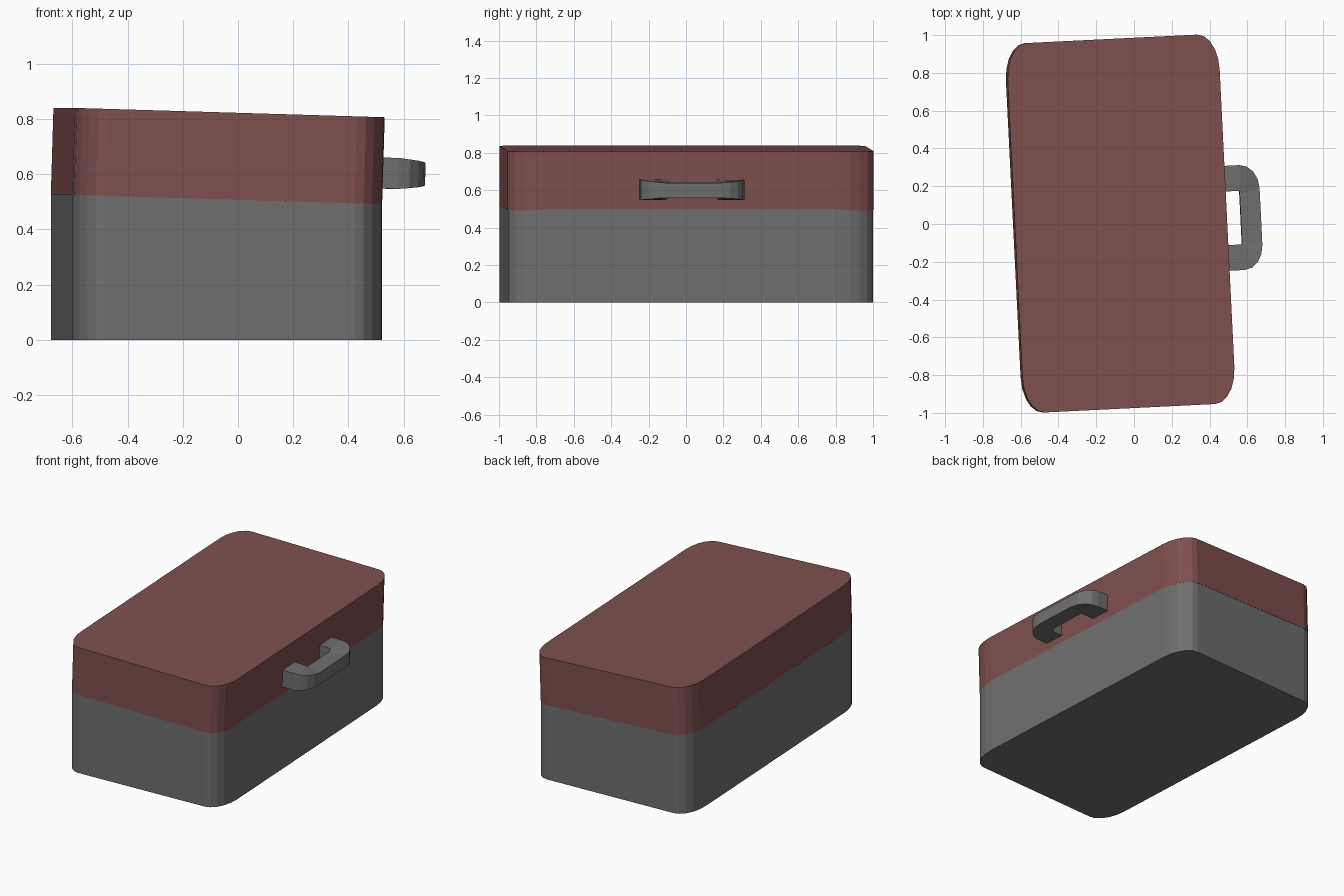
import bpy, bmesh
from math import sin, cos, pi, radians
from mathutils import Matrix, Vector

cube = bpy.data.objects.get("Cube")
if cube:
    bpy.data.objects.remove(cube, do_unlink=True)


def material(name, colour):
    m = bpy.data.materials.new(name)
    m.use_nodes = True
    m.diffuse_color = colour
    m.node_tree.nodes["Principled BSDF"].inputs["Base Color"].default_value = colour
    return m


red = material("dull red", (0.21, 0.08, 0.077, 1))
grey = material("dark grey", (0.16, 0.16, 0.16, 1))

W, L = 1.124, 1.955
TURN = Matrix.Translation((-0.078, 0.002, 0)) @ Matrix.Rotation(radians(2.83), 4, 'Z')
TILT = Matrix.Translation((0, 0, 0.508)) @ Matrix.Rotation(radians(1.72), 4, 'Y')


def finish(bm, name, mat, matrix):
    bmesh.ops.recalc_face_normals(bm, faces=bm.faces)
    bm.transform(matrix)
    mesh = bpy.data.meshes.new(name)
    bm.to_mesh(mesh)
    bm.free()
    mesh.materials.append(mat)
    obj = bpy.data.objects.new(name, mesh)
    bpy.context.collection.objects.link(obj)
    return obj


def rounded_box(name, mat, width, length, height, matrix, rx=0.11, ry=0.19, steps=5):
    """Upright box with oval rounded corners."""
    bm = bmesh.new()
    ring = []
    for q, (sx, sy) in enumerate([(1, 1), (-1, 1), (-1, -1), (1, -1)]):
        for i in range(steps + 1):
            a = (q + i / steps) * pi / 2
            ring.append(bm.verts.new((sx * (width / 2 - rx) + rx * cos(a),
                                      sy * (length / 2 - ry) + ry * sin(a), 0)))
    base = bm.faces.new(ring)
    top = bmesh.ops.extrude_face_region(bm, geom=[base])["geom"]
    bmesh.ops.translate(bm, verts=[v for v in top if isinstance(v, bmesh.types.BMVert)],
                        vec=Vector((0, 0, height)))
    return finish(bm, name, mat, matrix)


# Lower body and the slightly tilted lid resting in it
rounded_box("case_body", grey, W, L, 0.527, TURN)
rounded_box("lid", red, W, L + 0.003, 0.315, TURN @ TILT)

# Handle: inner point, outer point and half height for each station of one half
half = [((-0.02, 0.142), (-0.02, 0.278), 0.056), ((0.075, 0.142), (0.08, 0.278), 0.056)]
for i in range(1, 5):
    a = i / 4 * pi / 2
    half.append(((0.075, 0.142 - 0.004 * i),
                 (0.08 + 0.102 * sin(a), 0.15 + 0.128 * cos(a)), 0.056 - 0.004 * i))
mirrored = [((p[0], -p[1]), (q[0], -q[1]), h) for p, q, h in reversed(half)]

bm = bmesh.new()
sections = []
for p, q, h in half + mirrored:
    sections.append([bm.verts.new((x, y, z)) for x, y, z in
                     ((*p, -h), (*q, -h), (*q, h), (*p, h))])
for a, b in zip(sections, sections[1:]):
    for k in range(4):
        n = (k + 1) % 4
        bm.faces.new((a[k], a[n], b[n], b[k]))
bm.faces.new(sections[0])
bm.faces.new(sections[-1])
finish(bm, "handle", grey, TURN @ TILT @ Matrix.Translation((W / 2 + 0.003, 0, 0.114)))
